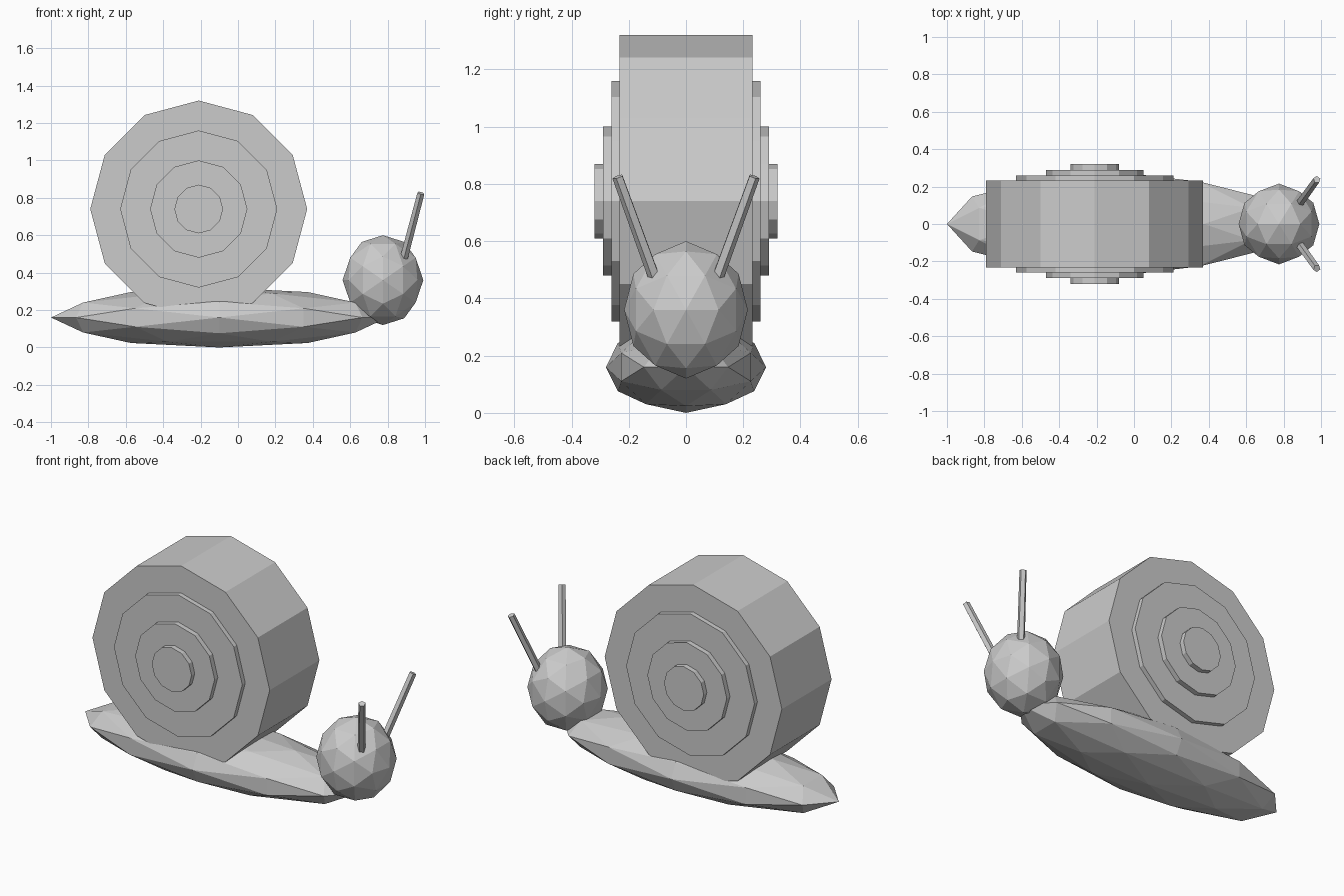
import bpy
import bmesh
from math import atan, sqrt, pi
from mathutils import Matrix, Vector

cube = bpy.data.objects.get("Cube")
if cube:
    bpy.data.objects.remove(cube, do_unlink=True)

grey = bpy.data.materials.new("plain grey")
grey.use_nodes = True
colour = (0.6, 0.6, 0.6, 1)
grey.diffuse_color = colour
grey.node_tree.nodes["Principled BSDF"].inputs["Base Color"].default_value = colour


def add_object(name, bm):
    mesh = bpy.data.meshes.new(name)
    bm.to_mesh(mesh)
    bm.free()
    mesh.materials.append(grey)
    obj = bpy.data.objects.new(name, mesh)
    bpy.context.collection.objects.link(obj)
    return obj


def ellipsoid(name, centre, radii):
    """Faceted ball with an edge, not a corner, facing each axis."""
    bm = bmesh.new()
    tilt = atan(2 / (1 + sqrt(5)))
    bmesh.ops.create_icosphere(bm, subdivisions=2, radius=1,
                               matrix=Matrix.Rotation(-tilt, 4, "Y"))
    bmesh.ops.transform(bm, verts=bm.verts,
                        matrix=Matrix.Translation(centre) @ Matrix.Diagonal((*radii, 1)))
    return add_object(name, bm)


def rod(name, start, end, radius_start, radius_end, sides):
    """Tapered prism between two points."""
    start, end = Vector(start), Vector(end)
    axis = end - start
    turn = axis.to_track_quat("Z", "Y").to_matrix().to_4x4()
    bm = bmesh.new()
    bmesh.ops.create_cone(bm, cap_ends=True, segments=sides, radius1=radius_start,
                          radius2=radius_end, depth=axis.length,
                          matrix=Matrix.Translation((start + end) / 2) @ turn)
    return add_object(name, bm)


# Body and head
ellipsoid("body", (-0.1, 0, 0.16), (0.9, 0.28, 0.16))
ellipsoid("head", (0.775, 0, 0.36), (0.216, 0.216, 0.24))

# Shell with stepped discs on both sides
layers = {"shell": (0.58, 0.232), "outer_disc": (0.42, 0.26),
          "middle_disc": (0.26, 0.29), "inner_disc": (0.13, 0.32)}
for name, (radius, half) in layers.items():
    rod(name, (-0.21, -half, 0.74), (-0.21, half, 0.74), radius, radius, 12)

# Eye stalks
for side, label in ((1, "left"), (-1, "right")):
    rod(label + "_stalk", (0.882, side * 0.105, 0.46), (0.978, side * 0.238, 0.825),
        0.022, 0.02, 5)
